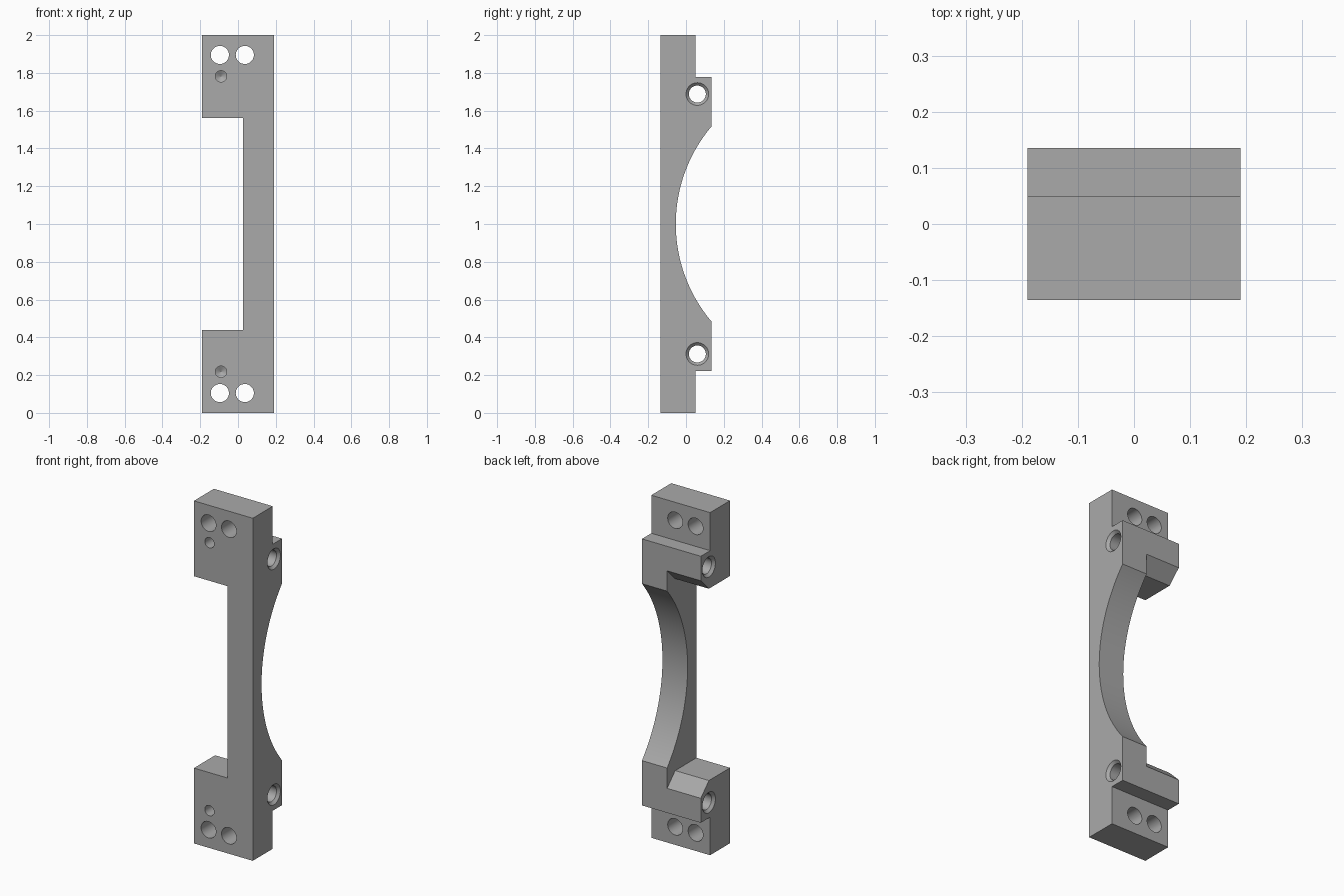
import bpy, bmesh, math
from mathutils import Matrix, Vector

cube = bpy.data.objects.get("Cube")
if cube:
    bpy.data.objects.remove(cube, do_unlink=True)

HALF_X, HALF_Y = 0.19, 0.135
STEP_Y = 0.049          # back of the thin end plates
ARM_X = 0.0275          # inner side of the arm
ARC_R, ARC_Y = 0.80, 0.746

metal = bpy.data.materials.new("machined grey")
metal.use_nodes = True
grey = (0.4, 0.4, 0.4, 1)
metal.diffuse_color = grey
metal.node_tree.nodes["Principled BSDF"].inputs["Base Color"].default_value = grey


def make_object(name, bm):
    bmesh.ops.recalc_face_normals(bm, faces=bm.faces)
    mesh = bpy.data.meshes.new(name)
    bm.to_mesh(mesh)
    bm.free()
    mesh.materials.append(metal)
    obj = bpy.data.objects.new(name, mesh)
    bpy.context.collection.objects.link(obj)
    return obj


def extrude_x(name, outline, x0, x1):
    """Extrude a (y, z) outline along x."""
    bm = bmesh.new()
    face = bm.faces.new([bm.verts.new((x0, y, z)) for y, z in outline])
    out = bmesh.ops.extrude_face_region(bm, geom=[face])
    moved = [v for v in out["geom"] if isinstance(v, bmesh.types.BMVert)]
    bmesh.ops.translate(bm, verts=moved, vec=(x1 - x0, 0, 0))
    return make_object(name, bm)


def lathe(name, profile, axis, centre, sides=40):
    """Revolve (radius, distance) points around an axis through centre."""
    turn = Matrix.Translation(centre) @ Vector(axis).to_track_quat("Z", "Y").to_matrix().to_4x4()
    bm = bmesh.new()
    rings = []
    for r, d in profile:
        rings.append([bm.verts.new(turn @ Vector((r * math.cos(a), r * math.sin(a), d)))
                      for a in (2 * math.pi * i / sides for i in range(sides))])
    for low, high in zip(rings, rings[1:]):
        for i in range(sides):
            j = (i + 1) % sides
            bm.faces.new((low[i], low[j], high[j], high[i]))
    bm.faces.new(rings[0])
    bm.faces.new(rings[-1])
    return make_object(name, bm)


def cut(body, cutter):
    mod = body.modifiers.new("cut", "BOOLEAN")
    mod.operation = "DIFFERENCE"
    mod.solver = "EXACT"
    mod.object = cutter
    bpy.context.view_layer.objects.active = body
    bpy.ops.object.modifier_apply(modifier=mod.name)
    bpy.data.objects.remove(cutter, do_unlink=True)


# Side outline: stepped ends with a large arc scooped from the back
half_angle = math.asin(math.sqrt(ARC_R ** 2 - (ARC_Y - HALF_Y) ** 2) / ARC_R)
steps = 64
arc = []
for i in range(steps + 1):
    a = half_angle * (2 * i / steps - 1)
    arc.append((ARC_Y - ARC_R * math.cos(a), 1 + ARC_R * math.sin(a)))
outline = [(-HALF_Y, 0), (STEP_Y, 0), (STEP_Y, 0.222), (HALF_Y, 0.222)]
outline += arc
outline += [(HALF_Y, 1.778), (STEP_Y, 1.778), (STEP_Y, 2), (-HALF_Y, 2)]
bracket = extrude_x("bracket_body", outline, -HALF_X, HALF_X)

# Side relief with chamfered back corners
relief = [(-0.2, 0.44), (0.06, 0.44), (0.2, 0.30), (0.2, 1.70), (0.06, 1.56), (-0.2, 1.56)]
cut(bracket, extrude_x("relief_cutter", relief, -0.3, ARM_X))

for side in (-1, 1):
    # Mounting holes through the end plates
    for x in (-0.096, 0.036):
        cut(bracket, lathe("mount_hole_cutter", [(0.048, -0.3), (0.048, 0.3)],
                           (0, 1, 0), (x, 0, 1 + side * 0.895)))
    # Blind pin hole with a drill point
    cut(bracket, lathe("pin_hole_cutter", [(0.03, -0.05), (0.03, 0.10), (0.001, 0.117)],
                       (0, 1, 0), (-0.09, -HALF_Y, 1 + side * 0.782)))
    # Cross hole, countersunk at both ends
    sink = [(0.07, -HALF_X - 0.01), (0.045, -HALF_X + 0.015),
            (0.045, HALF_X - 0.015), (0.07, HALF_X + 0.01)]
    cut(bracket, lathe("cross_hole_cutter", sink, (1, 0, 0), (0, 0.06, 1 + side * 0.688)))

# Smooth the arc and holes, keep machined edges sharp
bpy.ops.object.select_all(action="DESELECT")
bracket.select_set(True)
bpy.context.view_layer.objects.active = bracket
bpy.ops.object.shade_smooth_by_angle(angle=math.radians(25))
